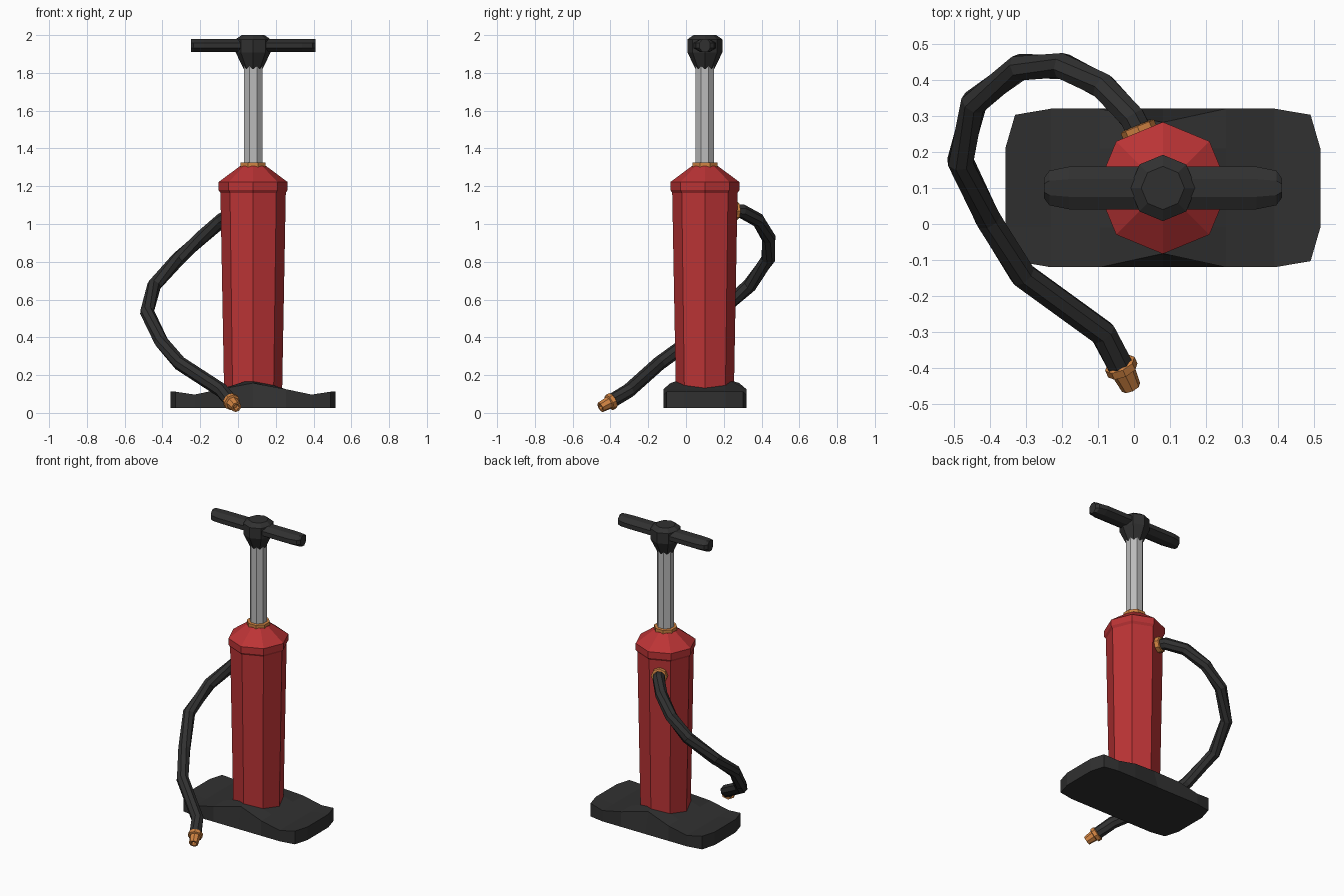
import bpy, bmesh, math
from mathutils import Vector

if "Cube" in bpy.data.objects:
    bpy.data.objects.remove(bpy.data.objects["Cube"])

CX, CY = 0.08, 0.10   # pump axis


def material(name, rgb):
    m = bpy.data.materials.new(name)
    m.diffuse_color = (*rgb, 1)
    m.use_nodes = True
    m.node_tree.nodes["Principled BSDF"].inputs["Base Color"].default_value = m.diffuse_color
    return m


RED = material("red", (0.50, 0.034, 0.036))
BLACK = material("black", (0.03, 0.03, 0.03))
STEEL = material("steel", (0.50, 0.50, 0.50))
BRASS = material("brass", (0.64, 0.23, 0.055))


def finish(bm, name, mat):
    bmesh.ops.recalc_face_normals(bm, faces=bm.faces)
    me = bpy.data.meshes.new(name)
    bm.to_mesh(me)
    bm.free()
    me.materials.append(mat)
    ob = bpy.data.objects.new(name, me)
    bpy.context.collection.objects.link(ob)
    return ob


def loft(name, mat, path, radii, sides=8, phase=0.0, tangent=None):
    """Skin rings along a path; each radius is a number or (side, up) pair."""
    bm = bmesh.new()
    pts = [Vector(p) for p in path]
    rings = []
    for i, p in enumerate(pts):
        if tangent:
            t = Vector(tangent).normalized()
        else:
            a = (p - pts[i - 1]).normalized() if i else Vector()
            b = (pts[i + 1] - p).normalized() if i < len(pts) - 1 else Vector()
            t = (a + b).normalized()
        up = Vector((1, 0, 0)) if abs(t.z) > 0.95 else Vector((0, 0, 1))
        side = t.cross(up).normalized()
        up = side.cross(t)
        r = radii[i]
        ra, rb = r if isinstance(r, tuple) else (r, r)
        rings.append([bm.verts.new(p + side * ra * math.cos(phase + k * math.tau / sides)
                                   + up * rb * math.sin(phase + k * math.tau / sides))
                      for k in range(sides)])
    for r0, r1 in zip(rings, rings[1:]):
        for k in range(sides):
            j = (k + 1) % sides
            bm.faces.new((r0[k], r0[j], r1[j], r1[k]))
    bm.faces.new(rings[0])
    bm.faces.new(rings[-1])
    return finish(bm, name, mat)


def lathe(name, mat, profile, phase=0.0):
    """Eight-sided upright part from (radius, height) pairs."""
    return loft(name, mat, [(CX, CY, z) for r, z in profile],
                [r for r, z in profile], phase=phase, tangent=(0, 0, 1))


def along(start, direction, steps):
    d = Vector(direction).normalized()
    return [Vector(start) + d * s for s in steps]


# Foot plate: mirrored columns (x, z, edge half-depth) with a raised saddle
half = [(0.437, 0.112, 0.203), (0.31, 0.097, 0.22), (0.175, 0.125, 0.22)]
columns = [(-x, z, y) for x, z, y in half] + [(0, 0.158, 0.182)] + \
          [(x, z, y) for x, z, y in reversed(half)]
bm = bmesh.new()
top, bottom = {}, {}
for i, (x, z, edge) in enumerate(columns):
    for j in range(5):
        s = j - 2
        y = math.copysign(edge if abs(s) == 2 else 0.11, s) if s else 0
        px = math.copysign(0.41, x) if abs(x) > 0.43 and abs(s) == 2 else x
        pz = z + (0.022 if x == 0 and abs(s) < 2 else 0)
        by = math.copysign(0.22, s) if x == 0 and abs(s) == 2 else y
        top[i, j] = bm.verts.new((CX + px, CY + y, pz))
        bottom[i, j] = bm.verts.new((CX + px, CY + by, 0.025))
n = len(columns) - 1
for i in range(n):
    for j in range(4):
        cell = [(i, j), (i + 1, j), (i + 1, j + 1), (i, j + 1)]
        bm.faces.new([top[c] for c in cell])
        bm.faces.new([bottom[c] for c in cell])
rim = [(i, 0) for i in range(n)] + [(n, j) for j in range(4)] + \
      [(i, 4) for i in range(n, 0, -1)] + [(0, j) for j in range(4, 0, -1)]
for a, b in zip(rim, rim[1:] + rim[:1]):
    bm.faces.new((top[a], top[b], bottom[b], bottom[a]))
finish(bm, "foot_plate", BLACK)

# Barrel with its rim and cone, gland ring and piston rod
lathe("barrel", RED, [(0.153, 0.08), (0.173, 1.165), (0.183, 1.18), (0.183, 1.222), (0.07, 1.306)])
lathe("gland_ring", BRASS, [(0.071, 1.300), (0.071, 1.325), (0.05, 1.327)], math.pi / 8)
lathe("piston_rod", STEEL, [(0.053, 1.30), (0.053, 1.84)], math.pi / 8)

# T-handle: hub and grip bar
lathe("handle_hub", BLACK, [(0.05, 1.82), (0.092, 1.908), (0.092, 1.978), (0.06, 2.0)])
bar = [(-0.33, 0.030), (-0.315, 0.052), (-0.26, 0.064), (0.26, 0.064), (0.315, 0.052), (0.33, 0.030)]
loft("handle_grip", BLACK, [(CX + x, CY, 1.945) for x, r in bar],
     [(r, 0.038) for x, r in bar], phase=math.pi / 8, tangent=(1, 0, 0))

# Hose fitting on the back of the barrel
out = (-0.383, 0.924, 0)
loft("hose_fitting", BRASS, along((0.022, 0.24, 1.07), out, (0, 0.033, 0.036)),
     [0.05, 0.05, 0.042], tangent=out)

# Hose looping from the back round the left to the front
hose = [(0.022, 0.24, 1.07), (-0.005, 0.295, 1.068), (-0.086, 0.382, 1.02), (-0.197, 0.438, 0.925),
        (-0.317, 0.435, 0.815), (-0.444, 0.337, 0.675), (-0.482, 0.175, 0.535),
        (-0.405, 0.014, 0.375), (-0.308, -0.142, 0.262), (-0.086, -0.303, 0.118),
        (-0.037, -0.395, 0.062)]
loft("hose", BLACK, hose, [0.038] * len(hose), phase=math.pi / 8)

# Stepped nozzle with a bored tip
aim = (0.036, -0.075, -0.04)
loft("nozzle", BRASS,
     along((-0.041, -0.385, 0.066), aim, (0, 0.004, 0.026, 0.03, 0.084, 0.084, 0.06)),
     [0.038, 0.045, 0.045, 0.034, 0.028, 0.017, 0.015], tangent=aim)
